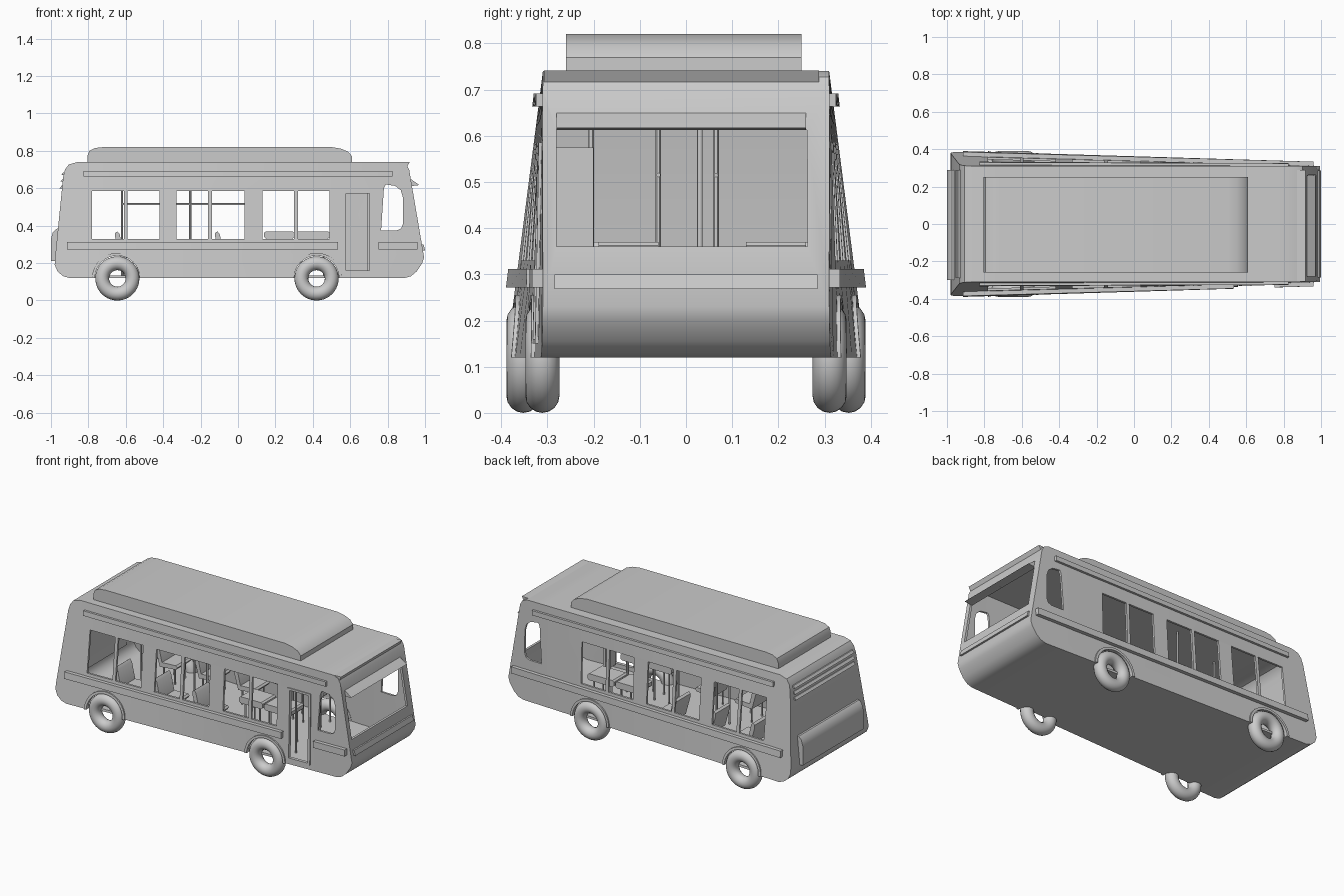
import bpy, bmesh, math
from mathutils import Vector

if "Cube" in bpy.data.objects:
    bpy.data.objects.remove(bpy.data.objects["Cube"])

TOP, BOT, HALF = 0.74, 0.12, 0.31


def flare(x, z):
    """Extra half width: the walls lean outwards to the bottom and the rear."""
    return 0.08 * (1 - x) / 2 * (TOP - z) / (TOP - BOT)


def add_object(name, bm, smooth=True):
    bmesh.ops.recalc_face_normals(bm, faces=bm.faces)
    me = bpy.data.meshes.new(name)
    bm.to_mesh(me)
    bm.free()
    ob = bpy.data.objects.new(name, me)
    bpy.context.collection.objects.link(ob)
    if smooth:
        shade(ob)
    return ob


def shade(ob):
    bpy.ops.object.select_all(action='DESELECT')
    ob.select_set(True)
    bpy.context.view_layer.objects.active = ob
    bpy.ops.object.shade_smooth_by_angle(angle=math.radians(30))


def add_prism(bm, pts, y0, y1):
    """Side profile (x, z) swept along y."""
    a = [bm.verts.new((x, y0, z)) for x, z in pts]
    b = [bm.verts.new((x, y1, z)) for x, z in pts]
    bm.faces.new(a)
    bm.faces.new(b[::-1])
    for i in range(len(pts)):
        j = (i + 1) % len(pts)
        bm.faces.new((a[i], b[i], b[j], a[j]))


def prism(name, pts, y0, y1):
    bm = bmesh.new()
    add_prism(bm, pts, y0, y1)
    return add_object(name, bm)


def rect(x0, x1, z0, z1):
    return [(x0, z0), (x1, z0), (x1, z1), (x0, z1)]


def arc(cx, cz, r, a0, a1, n):
    return [(cx + r * math.cos(math.radians(a0 + (a1 - a0) * i / n)),
             cz + r * math.sin(math.radians(a0 + (a1 - a0) * i / n))) for i in range(n + 1)]


def side_trim(name, pts, side, depth, inset=0.008, cuts=8):
    """Trim that follows the flared wall on one side."""
    bm = bmesh.new()
    add_prism(bm, pts, side * (HALF - inset), side * (HALF + depth))
    warp(bm, cuts)
    return add_object(name, bm)


def warp(bm, cuts=8):
    for i in range(1, cuts):
        bmesh.ops.bisect_plane(bm, geom=bm.verts[:] + bm.edges[:] + bm.faces[:],
                               plane_co=(-1 + 2 * i / cuts + 0.011, 0, 0), plane_no=(1, 0, 0))
    for v in bm.verts:
        k = max(-1, min(1, v.co.y / 0.29))
        v.co.y += k * flare(v.co.x, v.co.z)


def rod(name, a, b, r=0.006):
    a, b = Vector(a), Vector(b)
    bm = bmesh.new()
    bmesh.ops.create_cone(bm, cap_ends=True, segments=12, radius1=r, radius2=r, depth=(b - a).length)
    rot = (b - a).to_track_quat('Z', 'Y')
    for v in bm.verts:
        v.co = rot @ v.co + (a + b) / 2
    return add_object(name, bm)


WHEELS = [(-0.645, 0.352), (0.42, 0.311)]
WINDOWS = [(-0.78, -0.61), (-0.59, -0.42), (-0.33, -0.16), (-0.14, 0.035), (0.13, 0.30), (0.32, 0.49)]

# Body shell
body = prism("bus_body", [
    (-0.90, BOT), (-0.935, 0.13), (-0.965, 0.155), (-0.98, 0.19), (-0.978, 0.23),
    (-0.935, 0.66), (-0.925, 0.70), (-0.905, 0.727), (-0.86, TOP),
    (0.87, TOP), (0.90, 0.727), (0.915, 0.70), (0.995, 0.23), (0.985, 0.20),
    (0.955, 0.155), (0.925, 0.13), (0.89, BOT)], -HALF, HALF)
mod = body.modifiers.new("shell", 'SOLIDIFY')
mod.thickness, mod.offset, mod.use_even_offset = 0.014, -1, True

# Openings: side windows, cab windows, windscreen, door, wheel arches
CAB = [(0.765, 0.375), (0.85, 0.375), (0.872, 0.385), (0.882, 0.41), (0.882, 0.55),
       (0.87, 0.59), (0.84, 0.613), (0.79, 0.62), (0.78, 0.60)]
bm = bmesh.new()
for s in (-1, 1):
    for x0, x1 in WINDOWS:
        add_prism(bm, rect(x0, x1, 0.33, 0.585), s * 0.28, s * 0.4)
    add_prism(bm, CAB, s * 0.28, s * 0.4)
    for x, y in WHEELS:
        add_prism(bm, arc(x, 0.125, 0.122, 0, 180, 20) + [(x - 0.122, 0.09), (x + 0.122, 0.09)],
                  s * 0.285, s * 0.4)
add_prism(bm, rect(0.575, 0.705, 0.155, 0.575), -0.4, -0.28)
add_prism(bm, rect(0.85, 1.1, 0.36, 0.612), -0.28, 0.262)
cutter = add_object("opening_cutter", bm, False)
cutter.hide_render = True
mod = body.modifiers.new("openings", 'BOOLEAN')
mod.operation, mod.solver, mod.object = 'DIFFERENCE', 'EXACT', cutter
bpy.context.view_layer.update()
result = bpy.data.meshes.new_from_object(body.evaluated_get(bpy.context.evaluated_depsgraph_get()))
body.modifiers.clear()
bpy.data.objects.remove(cutter)
bm = bmesh.new()
bm.from_mesh(result)
warp(bm)
bm.to_mesh(result)
bm.free()
body.data = result
shade(body)

# Roof unit
prism("roof_unit", [(-0.805, 0.735), (-0.805, 0.775), (-0.795, 0.80), (-0.765, 0.815), (-0.72, 0.82),
                    (0.50, 0.82), (0.55, 0.812), (0.59, 0.795), (0.61, 0.77), (0.61, 0.735)], -0.26, 0.25)

# Front visor, windscreen lip and bumper strip
prism("front_visor", [(0.82, 0.738), (0.918, 0.741), (0.897, 0.70), (0.88, 0.70)], -0.308, 0.288)
prism("windscreen_lip", [(0.915, 0.655), (0.93, 0.645), (0.97, 0.617), (0.93, 0.612)], -0.28, 0.26)
prism("front_strip", [(0.97, 0.30), (0.992, 0.30), (1.0, 0.268), (0.98, 0.268)], -0.285, 0.285)

# Rear hatch and louvres
prism("rear_hatch", [(-0.96, 0.385), (-0.972, 0.383), (-0.99, 0.365), (-1.0, 0.33), (-1.0, 0.21), (-0.96, 0.21)],
      -0.30, 0.29)
for i in range(3):
    z = 0.60 + 0.035 * i
    x = -0.940 + 0.004 * i
    prism("rear_louvre", [(x + 0.01, z + 0.016), (x - 0.003, z + 0.014), (x - 0.014, z), (x + 0.01, z)], -0.29, 0.29)

# Side strips, wheel arch lips and wheels
for s in (-1, 1):
    side_trim("upper_strip", rect(-0.825, 0.825, 0.663, 0.692), s, 0.014)
    spans = [(-0.915, 0.535), (0.75, 0.96)] if s < 0 else [(-0.915, 0.96)]
    for x0, x1 in spans:
        side_trim("lower_strip", rect(x0, x1, 0.272, 0.312), s, 0.022)
    for x, y in WHEELS:
        lip = arc(x, 0.12, 0.135, 0, 180, 20) + arc(x, 0.12, 0.120, 180, 0, 20)
        side_trim("wheel_arch_lip", lip, s, 0.008, 0.014, 1)
        bpy.ops.mesh.primitive_torus_add(major_radius=0.081, minor_radius=0.037, major_segments=40,
                                         minor_segments=16, location=(x, s * y, 0.118),
                                         rotation=(math.pi / 2, 0, 0))
        wheel = bpy.context.object
        wheel.name = "wheel"
        shade(wheel)

# Door frame and folded leaf
for r in (rect(0.562, 0.577, 0.15, 0.585), rect(0.703, 0.718, 0.15, 0.585),
          rect(0.562, 0.718, 0.572, 0.585), rect(0.562, 0.718, 0.15, 0.16)):
    side_trim("door_frame", r, -1, 0.006, 0.014, 1)
bm = bmesh.new()
add_prism(bm, [(0.69, 0.155), (0.705, 0.155), (0.705, 0.575), (0.69, 0.575)], -0.30, -0.20)
add_object("door_leaf", bm)

# Passenger seats facing forward
for y in (-0.2, 0.2):
    for x in (-0.645, -0.378, -0.11):
        prism("seat", [(x + 0.02, 0.225), (x + 0.13, 0.235), (x + 0.14, 0.25), (x + 0.13, 0.26),
                       (x + 0.035, 0.255), (x + 0.012, 0.355), (x, 0.37), (x - 0.013, 0.36), (x - 0.012, 0.34)],
              y - 0.07, y + 0.07)
        for dx in (0.035, 0.11):
            for dy in (-0.05, 0.05):
                rod("seat_leg", (x + dx, y + dy, 0.13), (x + dx, y + dy, 0.24), 0.005)

# Benches near the front
for y in (-0.125, 0.195):
    for x0, x1 in ((0.14, 0.30), (0.31, 0.49)):
        prism("bench", [(x0, 0.34), (x0 + 0.01, 0.33), (x1 - 0.01, 0.33), (x1, 0.34),
                        (x1, 0.362), (x1 - 0.01, 0.37), (x0 + 0.01, 0.37), (x0, 0.362)], y - 0.065, y + 0.065)
        for x in (x0 + 0.03, x1 - 0.03):
            for dy in (-0.045, 0.045):
                rod("bench_leg", (x, y + dy, 0.13), (x, y + dy, 0.335), 0.005)

# Grab poles and rails
for x, y in ((-0.62, -0.06), (-0.255, -0.06), (-0.62, 0.065), (-0.255, 0.065), (-0.15, 0.03), (0.54, -0.205)):
    rod("grab_pole", (x, y, 0.13), (x, y, 0.73))
for y in (-0.06, 0.065):
    rod("grab_rail", (-0.62, y, 0.515), (0.06, y, 0.515), 0.005)
